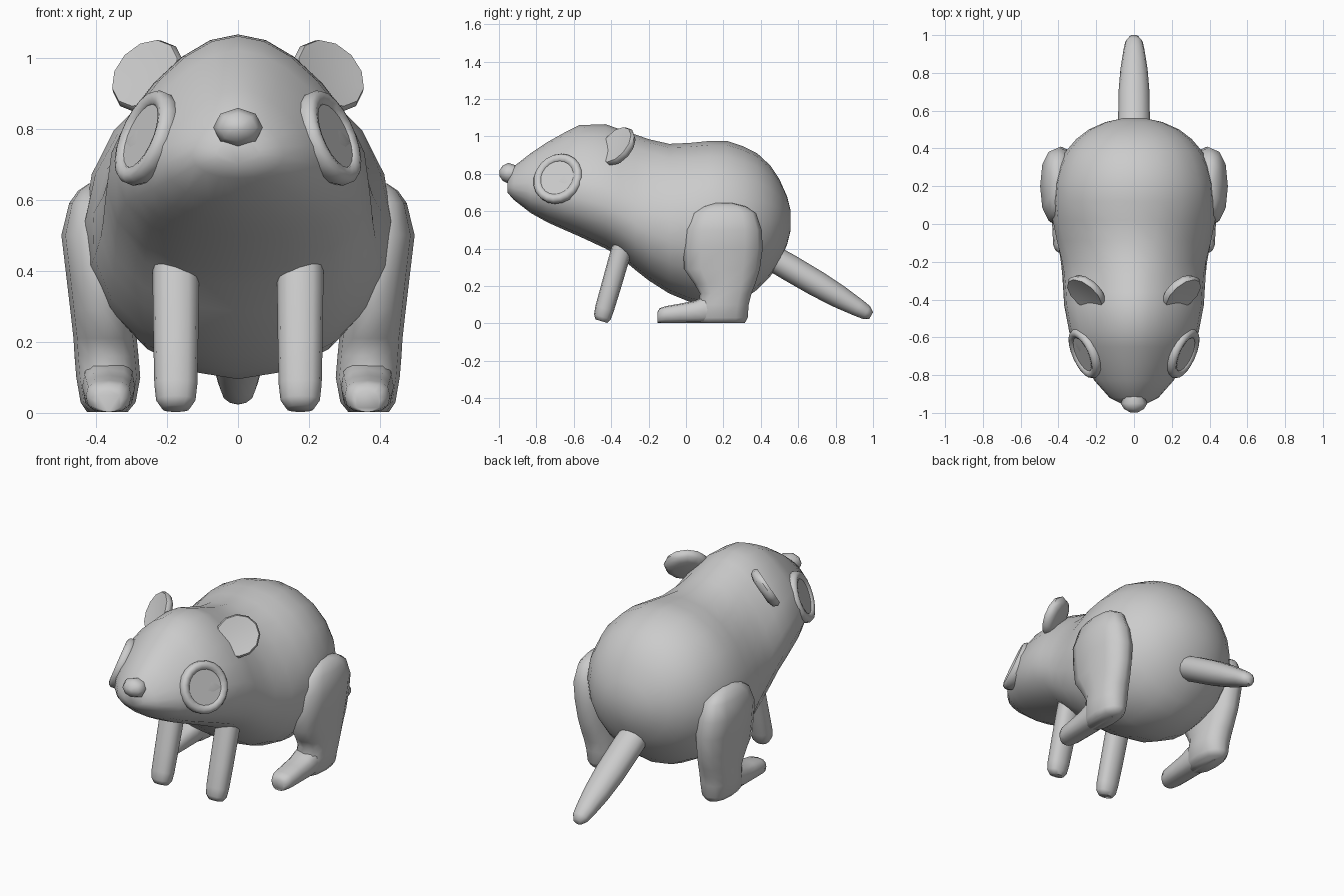
import bpy, bmesh, math
from mathutils import Vector

grey = bpy.data.materials.new("plain_grey")
grey.diffuse_color = (0.6, 0.6, 0.6, 1)
X, Y, Z = Vector((1, 0, 0)), Vector((0, 1, 0)), Vector((0, 0, 1))


def loft(name, rings, sides, mirror=False, power=1.0, angle=60):
    """Skin rings (centre, half axis a, half axis b, optional egg factor) and close both ends."""
    bm = bmesh.new()
    loops = []
    curve = lambda t: math.copysign(abs(t) ** power, t)
    for c, a, b, *egg in rings:
        k = egg[0] if egg else 0
        loop = []
        for i in range(sides):
            t = 2 * math.pi * i / sides
            p, q = round(math.cos(t), 6), round(math.sin(t), 6)
            loop.append(bm.verts.new(Vector(c) + a * curve(p) * (1 - k * q) + b * curve(q)))
        loops.append(loop)
    for p, q in zip(loops, loops[1:]):
        for i in range(sides):
            j = (i + 1) % sides
            bm.faces.new((p[i], p[j], q[j], q[i]))
    bm.faces.new(loops[0])
    bm.faces.new(loops[-1])
    bmesh.ops.recalc_face_normals(bm, faces=bm.faces)
    mesh = bpy.data.meshes.new(name)
    bm.to_mesh(mesh)
    bm.free()
    mesh.materials.append(grey)
    obj = bpy.data.objects.new(name, mesh)
    bpy.context.collection.objects.link(obj)
    bpy.ops.object.select_all(action='DESELECT')
    obj.select_set(True)
    bpy.context.view_layer.objects.active = obj
    bpy.ops.object.shade_smooth_by_angle(angle=math.radians(angle))
    if mirror:
        obj.modifiers.new("mirror", 'MIRROR')
    return obj


def disc(name, centre, u, v, n, profile, sides):
    """Round plate from (radius factor, height along n) pairs."""
    loft(name, [(Vector(centre) + n * h, u * r, v * r) for r, h in profile],
         sides, True, angle=50)


# Body and head: (y, top, bottom, half width); the head is broader at the jaw
body = [(-0.955, 0.78, 0.70, 0.06), (-0.92, 0.84, 0.66, 0.13),
        (-0.83, 0.91, 0.59, 0.21), (-0.74, 0.97, 0.54, 0.265),
        (-0.65, 1.02, 0.50, 0.315), (-0.57, 1.06, 0.465, 0.345),
        (-0.43, 1.065, 0.40, 0.372), (-0.36, 1.04, 0.36, 0.376),
        (-0.27, 1.01, 0.285, 0.382), (-0.20, 0.985, 0.23, 0.39),
        (-0.09, 0.96, 0.16, 0.412), (0.02, 0.965, 0.115, 0.431),
        (0.12, 0.975, 0.095, 0.433), (0.22, 0.975, 0.105, 0.425),
        (0.31, 0.945, 0.13, 0.40), (0.38, 0.91, 0.18, 0.365),
        (0.45, 0.845, 0.25, 0.305), (0.50, 0.77, 0.33, 0.24),
        (0.54, 0.68, 0.42, 0.15), (0.56, 0.60, 0.50, 0.06)]
rings = []
for y, t, b, w in body:
    k = 0.3 * min(1, max(0, (0.1 - y) / 0.4))
    rings.append(((0, y, (t + b) / 2), X * w / (1 + k * k / 2), Z * (t - b) / 2, k))
loft("body", rings, 20)

# Hind legs: (z, back-front range, inner-outer range)
leg = [(0.003, 0.07, 0.315, 0.31, 0.425), (0.03, 0.05, 0.33, 0.288, 0.443),
       (0.10, 0.065, 0.335, 0.275, 0.455), (0.16, 0.075, 0.35, 0.28, 0.46),
       (0.21, 0.045, 0.37, 0.285, 0.463), (0.29, -0.01, 0.395, 0.29, 0.472),
       (0.40, -0.015, 0.41, 0.29, 0.485), (0.50, -0.005, 0.405, 0.30, 0.497),
       (0.59, 0.035, 0.375, 0.33, 0.475), (0.625, 0.09, 0.32, 0.36, 0.45),
       (0.645, 0.16, 0.24, 0.385, 0.42)]
loft("hind_leg", [(((p + q) / 2, (s + e) / 2, z), X * (q - p) / 2, Y * (e - s) / 2)
                  for z, s, e, p, q in leg], 12, True, 0.85, 80)

# Hind feet: (y, top, half width)
foot = [(0.25, 0.14, 0.07), (0.10, 0.145, 0.074), (0.05, 0.12, 0.072),
        (-0.03, 0.104, 0.068), (-0.11, 0.09, 0.064), (-0.14, 0.08, 0.052),
        (-0.152, 0.06, 0.034)]
loft("hind_foot", [((0.364, y, t / 2 + 0.002), X * w, Z * t / 2)
                   for y, t, w in foot], 12, True, 0.75, 80)

# Front legs: (y, z, size)
front = [(-0.33, 0.44, 1.0), (-0.36, 0.34, 1.0), (-0.40, 0.20, 0.97),
         (-0.435, 0.08, 0.93), (-0.447, 0.035, 0.85), (-0.452, 0.012, 0.6)]
side = Vector((0, 0.958, -0.287))
loft("front_leg", [((0.175, y, z), X * 0.065 * s, side * 0.055 * s)
                   for y, z, s in front], 12, True, 0.85)

# Tail: (y, z, radius)
tail = [(0.40, 0.385, 0.08), (0.55, 0.30, 0.084), (0.70, 0.212, 0.082),
        (0.82, 0.142, 0.072), (0.92, 0.084, 0.056), (0.965, 0.058, 0.046),
        (0.99, 0.042, 0.025)]
up = Vector((0, 0.5, 0.866))
loft("tail", [((0, y, z), X * r, up * r * 0.85) for y, z, r in tail], 12)

# Nose
loft("nose", [((0, -0.95 + y, 0.803), X * 0.07 * r, Z * 0.055 * r)
              for y, r in ((-0.048, 0.25), (-0.03, 0.75), (0, 1), (0.05, 0.7))], 8)

# Ears: nearly flat plates
u = Vector((0.5, 0.75, 0.45)).normalized()
v = Vector((0.68, 0, -0.73)).normalized()
n = v.cross(u).normalized()
disc("ear", (0.253, -0.367, 0.947), u * 0.122, v * 0.115, n,
     [(0.6, -0.035), (0.9, -0.024), (1, 0), (0.93, 0.018), (0.75, 0.016),
      (0.4, 0.012)], 12)

# Eyes: shallow rimmed discs
n = Vector((0.85, -0.38, 0.36)).normalized()
u = Z.cross(n).normalized()
v = n.cross(u)
disc("eye", (0.262, -0.685, 0.775), u * 0.14, v * 0.14, n,
     [(0.9, -0.04), (1, -0.015), (1, 0.005), (0.94, 0.019), (0.84, 0.024),
      (0.7, 0.018), (0.68, 0.012)], 20)
